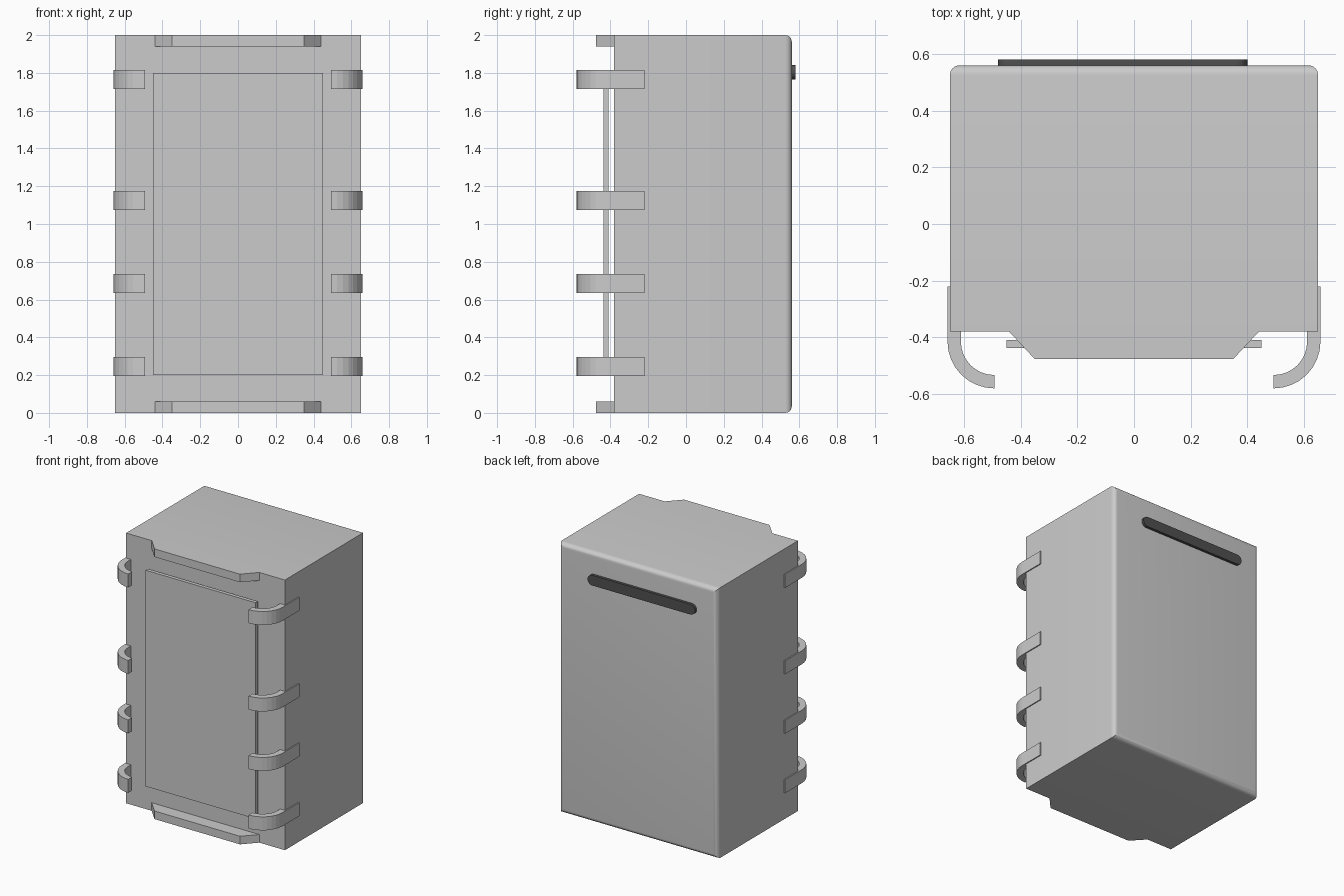
import bpy, bmesh, math

if "Cube" in bpy.data.objects:
    bpy.data.objects.remove(bpy.data.objects["Cube"])


def make_object(name, bm):
    bmesh.ops.recalc_face_normals(bm, faces=bm.faces)
    mesh = bpy.data.meshes.new(name)
    bm.to_mesh(mesh)
    bm.free()
    ob = bpy.data.objects.new(name, mesh)
    bpy.context.collection.objects.link(ob)
    return ob


def prism(points, lo, hi, axis='z'):
    """Extrude a 2D outline along z (points are x, y) or y (points are x, z)."""
    bm = bmesh.new()
    put = (lambda a, b, t: (a, b, t)) if axis == 'z' else (lambda a, b, t: (a, t, b))
    face = bm.faces.new([bm.verts.new(put(a, b, lo)) for a, b in points])
    new = bmesh.ops.extrude_face_region(bm, geom=[face])['geom']
    bmesh.ops.translate(bm, vec=put(0, 0, hi - lo),
                        verts=[v for v in new if isinstance(v, bmesh.types.BMVert)])
    return bm


def rect(x, b0, b1):
    return [(-x, b0), (x, b0), (x, b1), (-x, b1)]


def arc(cx, cy, r, start, end, n):
    angles = [math.radians(start + (end - start) * i / n) for i in range(n + 1)]
    return [(cx + r * math.cos(a), cy + r * math.sin(a)) for a in angles]


# Body with rounded edges around its back face
bm = prism(rect(0.65, -0.38, 0.56), 0, 2)
back_edges = [e for e in bm.edges if all(v.co.y > 0.5 for v in e.verts)]
bmesh.ops.bevel(bm, geom=back_edges, offset=0.035, segments=6, profile=0.5, affect='EDGES')
body = make_object("body", bm)
bpy.context.view_layer.objects.active = body
body.select_set(True)
bpy.ops.object.shade_smooth_by_angle(angle=math.radians(30))
body.select_set(False)

# Front panel, standing slightly off the body
make_object("front_panel", prism(rect(0.45, -0.437, -0.41), 0.2, 1.8))

# Trapezoid lips at the bottom and top of the front
lip = [(-0.445, -0.375), (-0.35, -0.477), (0.35, -0.477), (0.445, -0.375)]
for name, z in (("bottom_lip", 0), ("top_lip", 1.94)):
    make_object(name, prism(lip, z, z + 0.06))

# Curved hooks down both sides
hook = ([(0.658, -0.22)] + arc(0.493, -0.415, 0.165, 0, -90, 8)
        + arc(0.493, -0.415, 0.118, -90, 0, 8) + [(0.611, -0.22)])
for side, s in (("left", -1), ("right", 1)):
    for i, z in enumerate((0.195, 0.635, 1.075, 1.715)):
        make_object(f"{side}_hook_{i + 1}", prism([(s * x, y) for x, y in hook], z, z + 0.1))

# Dark rounded bar on the back
r = 0.038
bar = arc(0.4 - r, 1.803, r, -90, 90, 12) + arc(-0.48 + r, 1.803, r, 90, 270, 12)
handle = make_object("back_handle", prism(bar, 0.55, 0.58, 'y'))
dark = bpy.data.materials.new("dark_grey")
dark.diffuse_color = (0.08, 0.08, 0.08, 1)
dark.use_nodes = True
dark.node_tree.nodes["Principled BSDF"].inputs["Base Color"].default_value = dark.diffuse_color
handle.data.materials.append(dark)
